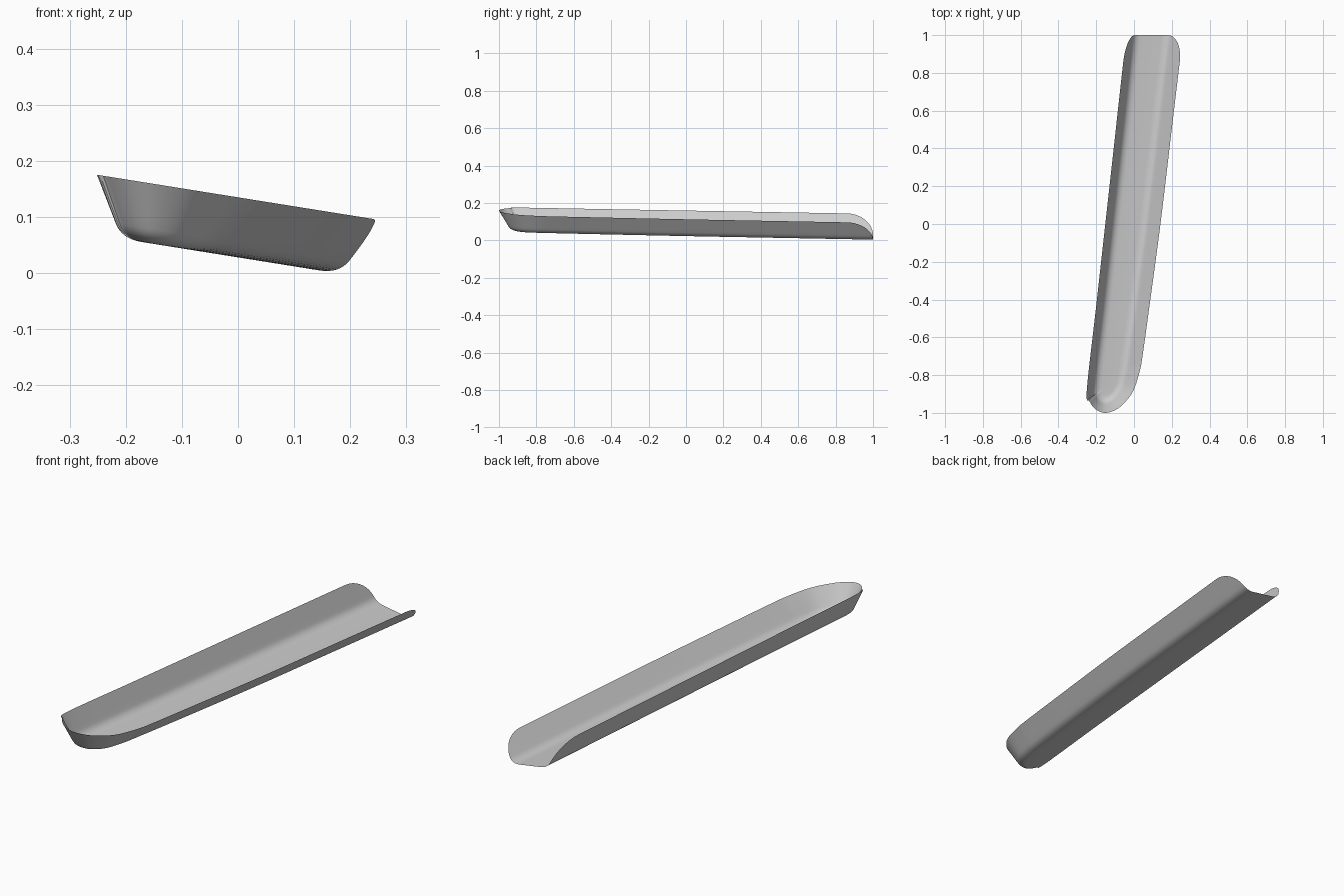
import bpy, bmesh, math
from mathutils import Vector

cube = bpy.data.objects.get("Cube")
if cube:
    bpy.data.objects.remove(cube, do_unlink=True)

DEPTH = 0.107    # height of the rim above the floor
TILT = 0.16      # sideways slope of the whole trough
INSET = 0.097    # how far the flat floor sits inside the rim

# Rounded front end: outline at the rim and at the flat floor
RIM_NOSE = [(-.25, -.88), (-.235, -.94), (-.2, -.983), (-.15, -1), (-.09, -.98),
            (-.04, -.935), (0, -.875), (.03, -.78), (.045, -.7)]
FLOOR_NOSE = [(-.153, -.85), (-.15, -.875), (-.143, -.893), (-.13, -.9), (-.11, -.893),
              (-.09, -.87), (-.075, -.835), (-.062, -.765), (-.052, -.69)]


def outline(nose, inset, end):
    """Control points from the open back, round the nose, to the back again."""
    ys = (end, 0.5, 0.0, -0.45)
    left = [(-.152 + .111 * y + inset, y) for y in ys]
    right = [(.14 + (.119 if y > 0 else .134) * y - inset, y) for y in reversed(ys)]
    return [Vector(p) for p in left + nose + right]


def smooth_path(pts, steps=5):
    """Catmull-Rom curve through the points."""
    ext = [2 * pts[0] - pts[1]] + pts + [2 * pts[-1] - pts[-2]]
    out = []
    for a, b, c, d in zip(ext, ext[1:], ext[2:], ext[3:]):
        for k in range(steps):
            t = k / steps
            out.append(0.5 * (2 * b + (c - a) * t + (2 * a - 5 * b + 4 * c - d) * t * t
                              + (3 * b - a - 3 * c + d) * t ** 3))
    return out + [pts[-1]]


# Wall section as (inset, height): sloping side, then a fillet into the floor
wall_foot = (0.047, 0.026)
section = []
for k in range(10):
    h = DEPTH * math.cos(k / 9 * math.acos(wall_foot[1] / DEPTH))
    section.append((wall_foot[0] * (DEPTH - h) / (DEPTH - wall_foot[1]), h))
for k in range(1, 9):
    t = k / 8
    section.append(((1 - t) ** 2 * wall_foot[0] + 2 * t * (1 - t) * 0.062 + t * t * INSET,
                    (1 - t) ** 2 * wall_foot[1]))

# Stack the outlines from rim to floor; the back edge follows a quarter ellipse
bm = bmesh.new()
rings = []
for inset, h in section:
    end = 0.86 + 0.14 * math.sqrt(max(0.0, 1 - (h / DEPTH) ** 2))
    rim = smooth_path(outline(RIM_NOSE, 0, end))
    floor = smooth_path(outline(FLOOR_NOSE, INSET, end))
    ring = []
    for a, b in zip(rim, floor):
        p = a.lerp(b, inset / INSET)
        x = p.x - TILT * (DEPTH - h)
        ring.append(bm.verts.new((x, p.y, 0.028 - TILT * x + h)))
    rings.append(ring)
for upper, lower in zip(rings, rings[1:]):
    for i in range(len(upper) - 1):
        bm.faces.new((upper[i], lower[i], lower[i + 1], upper[i + 1]))

# Flat floor, bridged from side to side
last = rings[-1]
n = len(last)
for i in range(n // 2 - 1):
    bm.faces.new((last[i], last[n - 1 - i], last[n - 2 - i], last[i + 1]))
m = n // 2
bm.faces.new((last[m - 1], last[m + 1], last[m]))

mesh = bpy.data.meshes.new("trough_shell")
bm.to_mesh(mesh)
bm.free()
shell = bpy.data.objects.new("trough_shell", mesh)
bpy.context.collection.objects.link(shell)

# Plain grey
grey = bpy.data.materials.new("light_grey")
grey.use_nodes = True
colour = (0.6, 0.6, 0.6, 1)
grey.diffuse_color = colour
grey.node_tree.nodes["Principled BSDF"].inputs["Base Color"].default_value = colour
mesh.materials.append(grey)

bpy.ops.object.select_all(action='DESELECT')
shell.select_set(True)
bpy.context.view_layer.objects.active = shell
bpy.ops.object.shade_smooth_by_angle(angle=math.radians(40))
